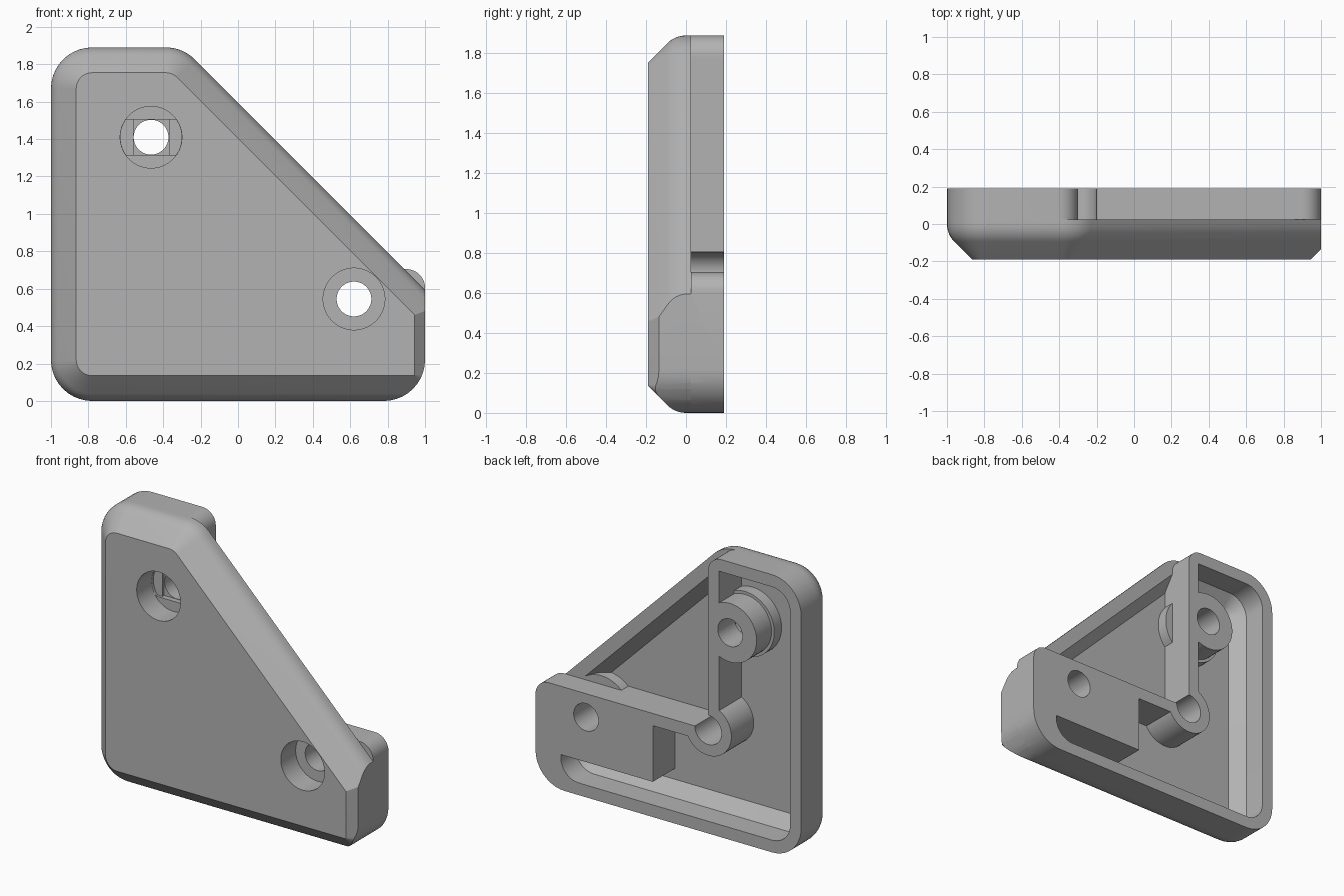
import bpy, bmesh, math
from mathutils import Vector

if "Cube" in bpy.data.objects:
    bpy.data.objects.remove(bpy.data.objects["Cube"])

FRONT, BACK, STEP, FLOOR = -0.19, 0.19, 0.025, -0.05
WALL, HEIGHT, DIAGONAL, RADIUS = 0.083, 1.89, 1.595, 0.22
ARM_X, ARM_Z = -0.3, 0.705              # outer faces of the two arms
UPPER, LOWER = (-0.465, 1.41), (0.62, 0.545)   # screw centres


def rounded(corners, steps=10):
    """Outline in x, z; each corner is (x, z) or (x, z, radius)."""
    out = []
    for i, c in enumerate(corners):
        p = Vector(c[:2])
        if len(c) < 3:
            out.append(p)
            continue
        a = (Vector(corners[i - 1][:2]) - p).normalized()
        b = (Vector(corners[(i + 1) % len(corners)][:2]) - p).normalized()
        half = a.angle(b) / 2
        centre = p + (a + b).normalized() * c[2] / math.sin(half)
        start = p + a * c[2] / math.tan(half) - centre
        end = p + b * c[2] / math.tan(half) - centre
        u, v = start.normalized(), end.normalized()
        ang = u.angle(v)
        for k in range(steps + 1):
            t = k / steps
            d = (u * math.sin((1 - t) * ang) + v * math.sin(t * ang)) / math.sin(ang)
            out.append(centre + d * c[2])
    return out


def loft(name, rings):
    """Closed solid through (y, outline) rings."""
    bm = bmesh.new()
    loops = [[bm.verts.new((p.x, y, p.y)) for p in pts] for y, pts in rings]
    for a, b in zip(loops, loops[1:]):
        for i in range(len(a)):
            bm.faces.new((a[i - 1], a[i], b[i], b[i - 1]))
    bm.faces.new(loops[0])
    bm.faces.new(loops[-1])
    bmesh.ops.recalc_face_normals(bm, faces=bm.faces)
    mesh = bpy.data.meshes.new(name)
    bm.to_mesh(mesh)
    bm.free()
    obj = bpy.data.objects.new(name, mesh)
    bpy.context.collection.objects.link(obj)
    return obj


def prism(name, corners, y0, y1):
    pts = rounded(corners)
    return loft(name, [(y0, pts), (y1, pts)])


def box(name, x0, x1, z0, z1, y0, y1):
    return prism(name, [(x0, z0), (x1, z0), (x1, z1), (x0, z1)], y0, y1)


def disc(name, centre, r, y0, y1, n=48):
    pts = [Vector(centre) + r * Vector((math.cos(a), math.sin(a)))
           for a in (math.tau * (i + 0.5) / n for i in range(n))]
    return loft(name, [(y0, pts), (y1, pts)])


def combine(obj, operation, tool):
    """Apply one boolean and remove its tool."""
    mod = obj.modifiers.new("cut", 'BOOLEAN')
    mod.operation, mod.object, mod.solver = operation, tool, 'EXACT'
    graph = bpy.context.evaluated_depsgraph_get()
    graph.update()
    mesh = bpy.data.meshes.new_from_object(obj.evaluated_get(graph))
    obj.modifiers.clear()
    obj.data = mesh
    bpy.data.objects.remove(tool)


def plate_outline(d, right, r_right):
    """Plate outline moved inward by d."""
    r, x, t = RADIUS - d, right - d, HEIGHT - d
    diag = DIAGONAL - d * math.sqrt(2)
    return rounded([(d - 1, d, r), (x, d, r_right - d), (x, diag - x),
                    (diag - t, t, r), (d - 1, t, r)])


# Front plate with a rounded-off chamfer, trimmed at the right end
profile = [(FRONT, 0.135), (-0.094, 0.039)]
for k in range(1, 7):
    a = math.radians(45 * (1 - k / 6))
    profile.append((-0.133 * math.sin(a), 0.133 * (1 - math.cos(a))))
profile.append((STEP, 0))
body = loft("corner_bracket", [(y, plate_outline(d, 1.08, 0.14)) for y, d in profile])
combine(body, 'INTERSECT', prism("trim", [(-2, 0), (1, 0, RADIUS), (1, 3), (-2, 3)], -1, 1))

# Raised L-shaped back
combine(body, 'UNION', prism("back_frame", [
    (-1, 0, RADIUS), (1, 0, RADIUS), (1, ARM_Z, 0.1), (ARM_X, ARM_Z),
    (ARM_X, HEIGHT, 0.1), (-1, HEIGHT, RADIUS)], STEP - 0.001, BACK))

# Hollow: chamfered inside, leaving walls, end block and bosses standing
hollow = loft("hollow", [(y, plate_outline(d, 0.81 + WALL, RADIUS))
                         for y, d in ((FLOOR, 0.165), (0.03, WALL), (0.4, WALL))])
wx, wz = ARM_X - WALL, ARM_Z - WALL
combine(hollow, 'DIFFERENCE', prism("inner_walls", [
    (wx, wz), (0.117, wz), (0.117, 0.24), (2, 0.24), (2, ARM_Z),
    (ARM_X, ARM_Z), (ARM_X, 3), (wx, 3)], -1, 1))
corner_boss = disc("corner_boss", (ARM_X, ARM_Z), 0.175, -1, 1)
combine(corner_boss, 'DIFFERENCE', box("outside", ARM_X, 1, ARM_Z, 2, -2, 2))
combine(hollow, 'DIFFERENCE', corner_boss)
combine(hollow, 'DIFFERENCE', disc("upper_boss", UPPER, 0.2, -1, 1))
for centre in (UPPER, LOWER):
    combine(hollow, 'DIFFERENCE', disc("head_housing", centre, 0.22, -1, STEP + 0.004))
combine(body, 'DIFFERENCE', hollow)

# Corner relief, screw holes and counterbores
combine(body, 'DIFFERENCE', disc("relief", (ARM_X, ARM_Z), 0.1, FLOOR, 1))
for centre in (UPPER, LOWER):
    combine(body, 'DIFFERENCE', disc("screw_hole", centre, 0.093, -1, 1))
    combine(body, 'DIFFERENCE', disc("counterbore", centre, 0.165, -1, -0.03))

# Stepped seat in the upper counterbore
ux, uz = UPPER
h = 0.095
slot = disc("slot", UPPER, 0.164, -0.05, -0.012)
combine(slot, 'INTERSECT', box("band", ux - 1, ux + 1, uz - h, uz + h, -1, 1))
combine(body, 'DIFFERENCE', slot)
combine(body, 'DIFFERENCE', box("seat", ux - h, ux + h, uz - h, uz + h, -0.05, 0.006))

# Single grey finish
grey = bpy.data.materials.new("grey_plastic")
grey.use_nodes = True
colour = (0.45, 0.45, 0.45, 1)
grey.diffuse_color = colour
grey.node_tree.nodes["Principled BSDF"].inputs["Base Color"].default_value = colour
body.data.materials.clear()
body.data.materials.append(grey)

bpy.ops.object.select_all(action='DESELECT')
body.select_set(True)
bpy.context.view_layer.objects.active = body
bpy.ops.object.shade_smooth_by_angle(angle=math.radians(25))
